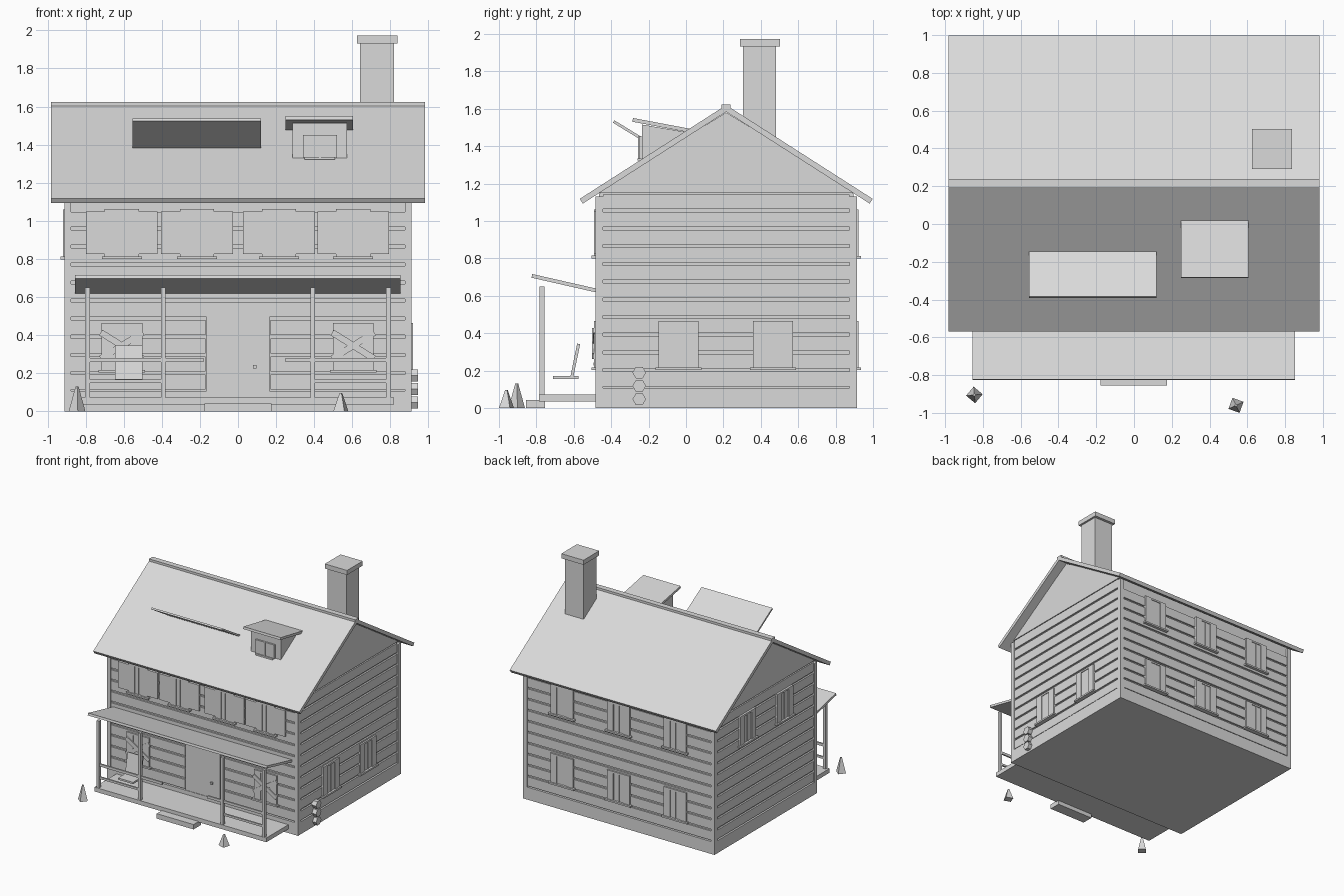
import bpy
import bmesh
import math
from mathutils import Vector, Matrix

cube = bpy.data.objects.get("Cube")
if cube:
    bpy.data.objects.remove(cube, do_unlink=True)

grey = bpy.data.materials.new("plain_grey")
grey.use_nodes = True
grey.diffuse_color = (0.7, 0.7, 0.7, 1)
grey.node_tree.nodes["Principled BSDF"].inputs["Base Color"].default_value = (0.7, 0.7, 0.7, 1)

HX, YF, YB = 0.912, -0.485, 0.915
RIDGE_Y = (YF + YB) / 2
SLOPE = 0.64


def finish(name, bm):
    bmesh.ops.recalc_face_normals(bm, faces=bm.faces)
    mesh = bpy.data.meshes.new(name)
    bm.to_mesh(mesh)
    bm.free()
    mesh.materials.append(grey)
    obj = bpy.data.objects.new(name, mesh)
    bpy.context.collection.objects.link(obj)
    return obj


def box(name, x, y, z):
    bm = bmesh.new()
    bmesh.ops.create_cube(bm, size=1)
    for v in bm.verts:
        v.co = Vector([(r[0] + r[1]) / 2 + c * (r[1] - r[0]) for r, c in zip((x, y, z), v.co)])
    return finish(name, bm)


def prism(name, x, points):
    """Extrude a (y, z) profile along x."""
    bm = bmesh.new()
    face = bm.faces.new([bm.verts.new((x[0], y, z)) for y, z in points])
    new = bmesh.ops.extrude_face_region(bm, geom=[face])["geom"]
    for v in new:
        if isinstance(v, bmesh.types.BMVert):
            v.co.x = x[1]
    return finish(name, bm)


def slab(name, x, top_a, top_b, thick):
    """Sloping board given by its upper edge in the y-z plane."""
    a, b = Vector(top_a), Vector(top_b)
    d = (b - a).normalized()
    n = Vector((d.y, -d.x)) * thick
    if n.y > 0:
        n = -n
    return prism(name, x, [a, b, b + n, a + n])


def on_wall(name, wall, u, d, z):
    """Box on a wall: u runs along it, d is the distance out from it."""
    if wall == "front":
        return box(name, u, (YF - d[1], YF - d[0]), z)
    if wall == "back":
        return box(name, u, (YB + d[0], YB + d[1]), z)
    if wall == "left":
        return box(name, (HX + d[0], HX + d[1]), u, z)
    return box(name, (-HX - d[1], -HX - d[0]), u, z)


def window(name, wall, u, z, w=0.215, h=0.25):
    r = w / 2
    on_wall(name + "_pane", wall, (u - r, u + r), (-0.02, 0.001), (z, z + h))
    for s in (-1, 1):
        a, b = sorted((u + s * r, u + s * (r - 0.06)))
        on_wall(name + "_side", wall, (a, b), (-0.02, 0.008), (z, z + h))
    on_wall(name + "_mullion", wall, (u - 0.006, u + 0.006), (-0.02, 0.005), (z, z + h))
    on_wall(name + "_header", wall, (u - r, u + r), (-0.02, 0.008), (z + h - 0.015, z + h))
    on_wall(name + "_sill", wall, (u - r - 0.015, u + r + 0.015), (-0.02, 0.02), (z - 0.012, z + 0.002))


# House core with gables, and its foundation
IN = 0.02
prism("house_core", (-HX + IN, HX - IN),
      [(YF + IN, 0.02), (YB - IN, 0.02), (YB - IN, 1.145), (RIDGE_Y, 1.58), (YF + IN, 1.145)])
box("foundation", (-HX, HX), (YF, YB), (0, 0.107))
for sx in (-1, 1):
    a, b = sorted((sx * HX, sx * (HX - 0.035)))
    for y in (YF, YB - 0.04):
        box("corner_post", (a, b), (y, y + 0.04), (0.1, 1.13))
    g = sorted((sx * (HX - 0.03), sx * (HX - 0.008)))
    prism("gable_panel", g, [(YF, 1.15), (YB, 1.15), (RIDGE_Y, 1.58)])

# Siding boards on all four walls, with the doorway left free
ROWS = 11
step = (1.15 - 0.107) / ROWS
for i in range(ROWS):
    z = (0.107 + i * step + 0.008, 0.107 + (i + 1) * step - 0.008)
    d = (-0.03, -0.006)
    for wall in ("left", "right"):
        on_wall(wall + "_siding", wall, (YF + 0.04, YB - 0.04), d, z)
    if z[0] < 1.06:
        on_wall("back_siding", "back", (-0.877, 0.877), d, z)
        spans = [(-0.877, -0.17), (0.17, 0.877)] if z[1] < 0.52 else [(-0.877, 0.877)]
        for u in spans:
            on_wall("front_siding", "front", u, d, z)

# Main roof
eave_z = 1.118
ridge_z = eave_z + SLOPE * (RIDGE_Y + 0.568)
slab("front_roof", (-0.983, 0.983), (-0.568, eave_z), (RIDGE_Y, ridge_z), 0.03)
slab("back_roof", (-0.983, 0.983), (2 * RIDGE_Y + 0.568, eave_z), (RIDGE_Y, ridge_z), 0.03)
box("ridge_cap", (-0.983, 0.983), (RIDGE_Y - 0.024, RIDGE_Y + 0.024), (1.59, 1.623))

# Chimney
box("chimney", (0.64, 0.82), (0.305, 0.48), (1.35, 1.935))
box("chimney_cap", (0.625, 0.837), (0.29, 0.503), (1.932, 1.972))

# Dormer and raised roof hatch
prism("dormer", (0.287, 0.573), [(-0.235, 1.325), (-0.235, 1.515), (0.0, 1.475)])
slab("dormer_roof", (0.25, 0.605), (-0.283, 1.55), (0.025, 1.492), 0.02)
box("dormer_window", (0.34, 0.52), (-0.25, -0.23), (1.33, 1.45))
box("dormer_mullion", (0.424, 0.436), (-0.257, -0.23), (1.325, 1.45))
box("dormer_sill", (0.35, 0.51), (-0.26, -0.23), (1.322, 1.335))
slab("roof_hatch", (-0.555, 0.12), (-0.383, 1.538), (-0.145, 1.392), 0.015)

# Windows
for u in (-0.61, -0.215, 0.215, 0.605):
    window("upper_front_window", "front", u, 0.812, 0.18)
    for s in (-1, 1):
        a, b = sorted((u + s * 0.09, u + s * 0.188))
        on_wall("shutter", "front", (a, b), (-0.02, 0.008), (0.825, 1.05))
for u in (-0.61, 0.605):
    window("lower_front_window", "front", u, 0.215)
    # Boards nailed across in an X
    for s in (-1, 1):
        plank = box("crossed_board", (-0.13, 0.13), (-0.005, 0.005), (-0.017, 0.017))
        plank.location = (u, YF - 0.01 - s * 0.002, 0.345)
        plank.rotation_euler.y = s * math.radians(32)
for z in (0.215, 0.81):
    for u in (-0.54, 0, 0.54):
        window("back_window", "back", u, z)
for u in (-0.04, 0.465):
    window("left_window", "left", u, 0.215)
    window("right_window", "right", u, 0.81)

# Door
on_wall("door", "front", (-0.165, 0.165), (-0.03, -0.004), (0.06, 0.5))
on_wall("door_knob", "front", (0.08, 0.098), (-0.01, 0.01), (0.226, 0.244))

# Porch
box("porch_deck", (-0.82, 0.82), (-0.785, YF), (0.035, 0.072))
box("porch_step", (-0.177, 0.175), (-0.855, -0.755), (0, 0.042))
slab("porch_roof", (-0.855, 0.852), (-0.822, 0.716), (-0.47, 0.636), 0.02)
for x in (-0.79, -0.393, 0.393, 0.79):
    box("porch_post", (x - 0.012, x + 0.012), (-0.782, -0.756), (0.07, 0.65))
for x in ((-0.79, -0.18), (0.25, 0.79)):
    box("porch_rail", x, (-0.776, -0.762), (0.258, 0.28))
for x in ((-0.79, -0.393), (0.393, 0.79)):
    box("lower_rail", x, (-0.776, -0.762), (0.15, 0.168))

# Porch seat
box("seat", (-0.645, -0.502), (-0.712, -0.575), (0.155, 0.17))
prism("seat_back", (-0.645, -0.502), [(-0.618, 0.168), (-0.602, 0.168), (-0.566, 0.34), (-0.582, 0.345)])

# Stacked logs by the wall
for i in range(3):
    bm = bmesh.new()
    bmesh.ops.create_cone(bm, cap_ends=True, segments=6, radius1=0.036, radius2=0.036, depth=0.05,
                          matrix=Matrix.Rotation(math.pi / 2, 4, "Y"))
    log = finish("log", bm)
    log.location = (0.92, -0.25, 0.047 + i * 0.071)

# Pointed stakes in the yard
for x, y, h, turn in ((-0.845, -0.905, 0.13, 5), (0.54, -0.96, 0.095, 25)):
    bm = bmesh.new()
    bmesh.ops.create_cone(bm, cap_ends=True, segments=4, radius1=0.044, radius2=0.008, depth=h)
    stake = finish("stake", bm)
    stake.location = (x, y, h / 2)
    stake.rotation_euler.z = math.radians(turn)
